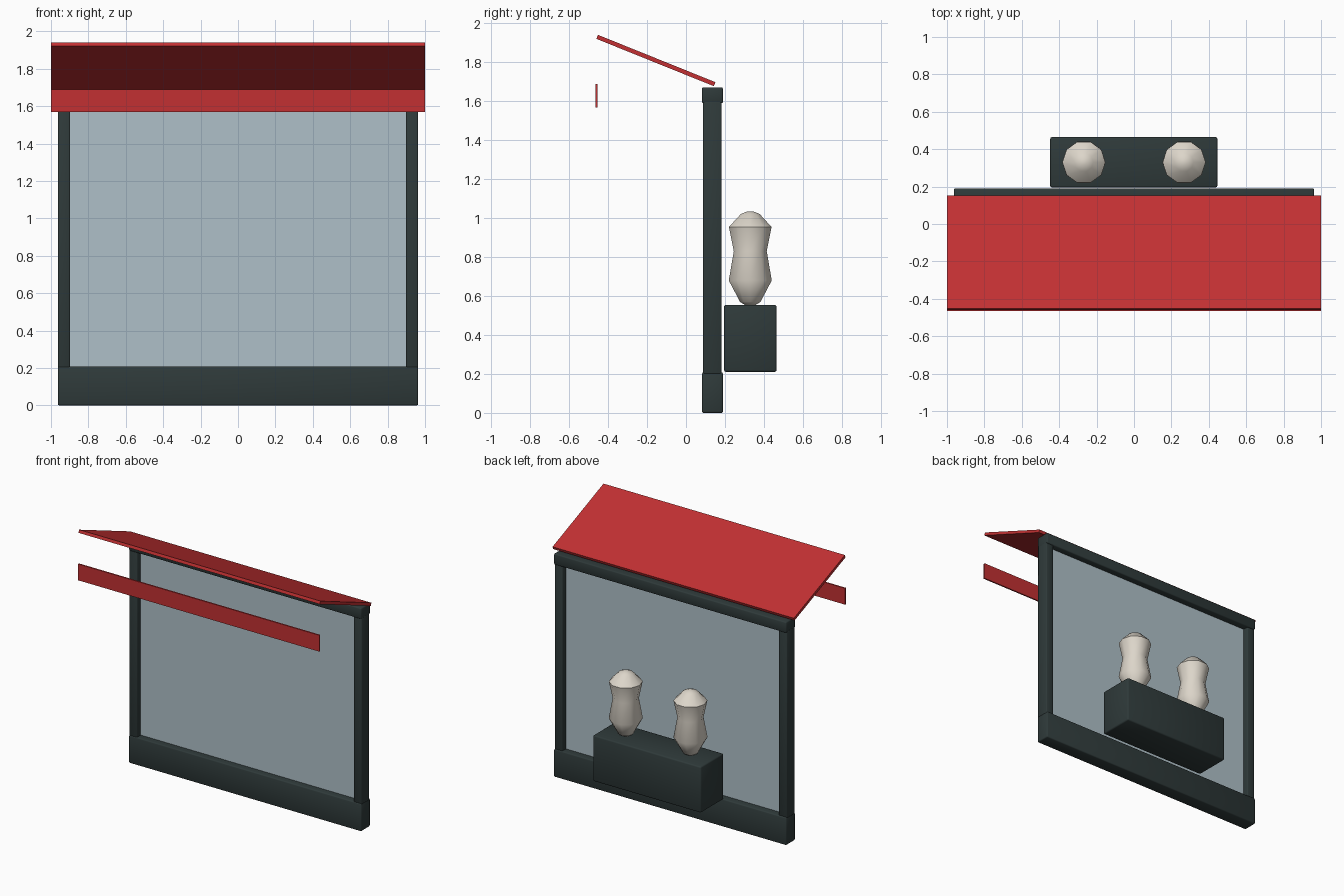
import bpy
import bmesh
from math import atan2, cos, hypot, pi, sin

default = bpy.data.objects.get("Cube")
if default:
    bpy.data.objects.remove(default, do_unlink=True)


def material(name, rgb):
    mat = bpy.data.materials.new(name)
    mat.use_nodes = True
    mat.diffuse_color = (*rgb, 1)
    mat.node_tree.nodes["Principled BSDF"].inputs["Base Color"].default_value = (*rgb, 1)
    return mat


charcoal = material("charcoal", (0.028, 0.042, 0.042))
red = material("awning red", (0.54, 0.03, 0.032))
glass = material("pale glass", (0.43, 0.53, 0.58))
cream = material("cream", (0.72, 0.67, 0.59))


def add_object(name, bm, mat):
    bmesh.ops.recalc_face_normals(bm, faces=bm.faces)
    mesh = bpy.data.meshes.new(name)
    bm.to_mesh(mesh)
    bm.free()
    mesh.materials.append(mat)
    obj = bpy.data.objects.new(name, mesh)
    bpy.context.collection.objects.link(obj)
    return obj


def box(name, low, high, mat, bevel=0.0):
    """Box between two corners, with optional softened edges."""
    bm = bmesh.new()
    bmesh.ops.create_cube(bm, size=1)
    for v in bm.verts:
        v.co = [a + (b - a) * (c + 0.5) for a, b, c in zip(low, high, v.co)]
    obj = add_object(name, bm, mat)
    if bevel:
        mod = obj.modifiers.new("soft edges", "BEVEL")
        mod.width = bevel
        mod.segments = 2
        for poly in obj.data.polygons:
            poly.use_smooth = True
    return obj


def lathe(name, profile, centre, sides, mat):
    """Turn a radius/height profile around a vertical axis and cap it."""
    bm = bmesh.new()
    rings = []
    for radius, z in profile:
        rings.append([bm.verts.new((radius * cos(2 * pi * i / sides),
                                    radius * sin(2 * pi * i / sides), z))
                      for i in range(sides)])
    for a, b in zip(rings, rings[1:]):
        for i in range(sides):
            j = (i + 1) % sides
            bm.faces.new((a[i], a[j], b[j], b[i]))
    bm.faces.new(rings[0])
    bm.faces.new(rings[-1])
    obj = add_object(name, bm, mat)
    obj.location = centre
    bpy.ops.object.select_all(action="DESELECT")
    obj.select_set(True)
    bpy.context.view_layer.objects.active = obj
    bpy.ops.object.shade_smooth_by_angle(angle=0.72)
    return obj


# Window frame
box("bottom_sill", (-0.963, 0.082, 0), (0.963, 0.19, 0.208), charcoal, 0.008)
box("top_beam", (-0.963, 0.082, 1.59), (0.963, 0.19, 1.672), charcoal, 0.008)
for side, x in (("right", -0.93), ("left", 0.93)):
    box(side + "_post", (x - 0.033, 0.087, 0.2), (x + 0.033, 0.182, 1.6), charcoal, 0.006)
box("window_pane", (-0.91, 0.13, 0.2), (0.91, 0.14, 1.6), glass)

# Sloping awning and its hanging front strip
front, back = (-0.456, 1.931), (0.147, 1.688)
run, rise = back[0] - front[0], back[1] - front[1]
half = hypot(run, rise) / 2
awning = box("awning", (-1, -half, -0.011), (1, half, 0.011), red)
awning.location = (0, (front[0] + back[0]) / 2, (front[1] + back[1]) / 2)
awning.rotation_euler.x = atan2(rise, run)
box("awning_valance", (-1, -0.466, 1.568), (1, -0.455, 1.69), red)

# Display plinth with two torso forms
box("display_plinth", (-0.448, 0.195, 0.21), (0.446, 0.465, 0.555), charcoal, 0.01)
torso = [(0.03, 0.555), (0.055, 0.57), (0.116, 0.68), (0.089, 0.83),
         (0.115, 0.955), (0.05, 1.022), (0.015, 1.035)]
for side, x in (("right", -0.268), ("left", 0.268)):
    lathe(side + "_torso_form", torso, (x, 0.33, 0), 10, cream)
